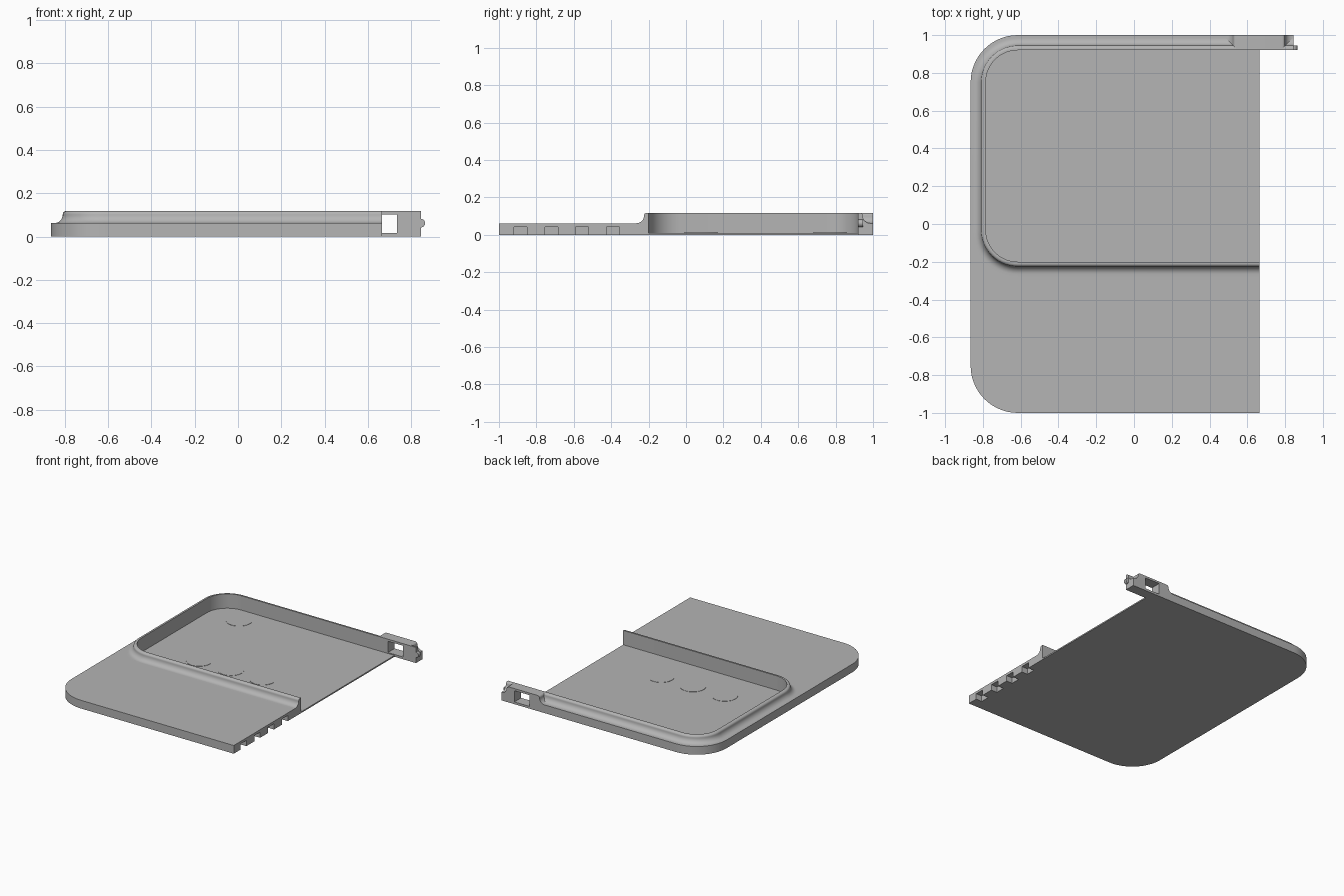
import bpy, bmesh, math
from math import cos, sin, radians

if "Cube" in bpy.data.objects:
    bpy.data.objects.remove(bpy.data.objects["Cube"])

grey = bpy.data.materials.new("plain_grey")
grey.use_nodes = True
COLOUR = (0.46, 0.46, 0.46, 1)
grey.diffuse_color = COLOUR
grey.node_tree.nodes["Principled BSDF"].inputs["Base Color"].default_value = COLOUR

TOP, LEDGE, FLOOR = 0.118, 0.062, 0.01
EDGE_X, BACK_Y, FRONT_Y = 0.665, 0.92, -0.2
ARC_X, RADIUS = -0.615, 0.17


def finish(name, bm, smooth=True):
    bmesh.ops.recalc_face_normals(bm, faces=bm.faces)
    mesh = bpy.data.meshes.new(name)
    bm.to_mesh(mesh)
    bm.free()
    obj = bpy.data.objects.new(name, mesh)
    bpy.context.collection.objects.link(obj)
    mesh.materials.append(grey)
    if smooth:
        bpy.ops.object.select_all(action='DESELECT')
        obj.select_set(True)
        bpy.context.view_layer.objects.active = obj
        bpy.ops.object.shade_smooth_by_angle(angle=radians(35))
    return obj


def loft(name, sections, smooth=True):
    """Closed cross-sections joined in order and capped at both ends."""
    bm = bmesh.new()
    rings = [[bm.verts.new(p) for p in s] for s in sections]
    n = len(rings[0])
    for a, b in zip(rings, rings[1:]):
        for i in range(n):
            j = (i + 1) % n
            bm.faces.new((a[i], a[j], b[j], b[i]))
    bm.faces.new(rings[0])
    bm.faces.new(rings[-1])
    return finish(name, bm, smooth)


def slab(name, outline, z0, z1):
    return loft(name, [[(x, y, z) for x, y in outline] for z in (z0, z1)])


def boxes(name, bounds):
    bm = bmesh.new()
    for lo, hi in bounds:
        made = bmesh.ops.create_cube(bm, size=1)["verts"]
        for v in made:
            v.co = [(l + h) / 2 + c * (h - l) for l, h, c in zip(lo, hi, v.co)]
    return finish(name, bm, False)


def cut(obj, cutter):
    mod = obj.modifiers.new("cut", 'BOOLEAN')
    mod.operation, mod.solver, mod.object = 'DIFFERENCE', 'EXACT', cutter
    bpy.context.view_layer.objects.active = obj
    bpy.ops.object.modifier_apply(modifier=mod.name)


def arc(cx, cy, r, start, end, steps=14):
    angles = [radians(start + (end - start) * i / steps) for i in range(steps + 1)]
    return [(cx + r * cos(a), cy + r * sin(a)) for a in angles]


def tray_path(off, end_x):
    """Three-sided tray boundary pushed outwards by off."""
    r = RADIUS + off
    return ([(end_x, BACK_Y + off)] + arc(ARC_X, BACK_Y - RADIUS, r, 90, 180)
            + arc(ARC_X, FRONT_Y + RADIUS, r, 180, 270) + [(EDGE_X, FRONT_Y - off)])


# S-shaped slope from the rim top down to the ledge
slope = arc(0.009, TOP - 0.016, 0.016, 90, 0, 6) + arc(0.065, LEDGE + 0.04, 0.04, 180, 270, 8)

# Rim swept around the tray, running on into the back arm
profile = [(0, 0), (0, TOP)] + slope + [(0.08, LEDGE), (0.08, 0)]
lines = [[(x, y, z) for x, y in tray_path(off, 0.845)] for off, z in profile]
rim = loft("tray_rim", list(zip(*lines)))

# Solid block on the back arm, sloping down at both ends
half = [(0.73 + o, z) for o, z in slope]
outline = ([(0.55 - o, z) for o, z in reversed(slope)] + [(0.775 + o, z) for o, z in slope]
           + [(0.775 + slope[-1][0], 0.001), (0.55 - slope[-1][0], 0.001)])
block = loft("arm_block", [[(x, y, z) for x, z in outline] for y in (BACK_Y + 0.005, 1)])

# Rectangular window through the arm
window = boxes("window_cutter", [((0.61, 0.8, 0.017), (0.735, 1.1, 0.102))])
for part in (rim, block):
    cut(part, window)
bpy.data.objects.remove(window)

# Front plate, fitted around the rim, with slots under its open edge
plate_outline = ([(EDGE_X, -1)] + arc(ARC_X, -0.75, 0.25, 270, 180)
                 + [(-0.865, FRONT_Y + RADIUS)]
                 + arc(ARC_X, FRONT_Y + RADIUS, RADIUS + 0.01, 180, 270)
                 + [(EDGE_X, FRONT_Y - 0.01)])
plate = slab("front_plate", plate_outline, 0, LEDGE)
slots = boxes("slot_cutter", [((0.615, y, -0.1), (0.7, y + 0.07, 0.043))
                              for y in (-0.92, -0.755, -0.59, -0.425)])
cut(plate, slots)
bpy.data.objects.remove(slots)

# Tray floor with four shallow round pads
slab("tray_floor", tray_path(0, EDGE_X), 0, FLOOR)
for i, (x, y) in enumerate([(-0.38, 0.08), (-0.115, 0.08), (0.15, 0.08), (-0.53, 0.77)]):
    slab("round_pad_%d" % (i + 1), arc(x, y, 0.09, 0, 352.5, 47), FLOOR - 0.002, FLOOR + 0.002)

# Rounded catch on the arm tip
knob = arc(0.845, LEDGE, 0.02, 0, 345, 23)
loft("arm_catch", [[(x, y, z) for x, z in knob] for y in (BACK_Y, BACK_Y + 0.025)])
